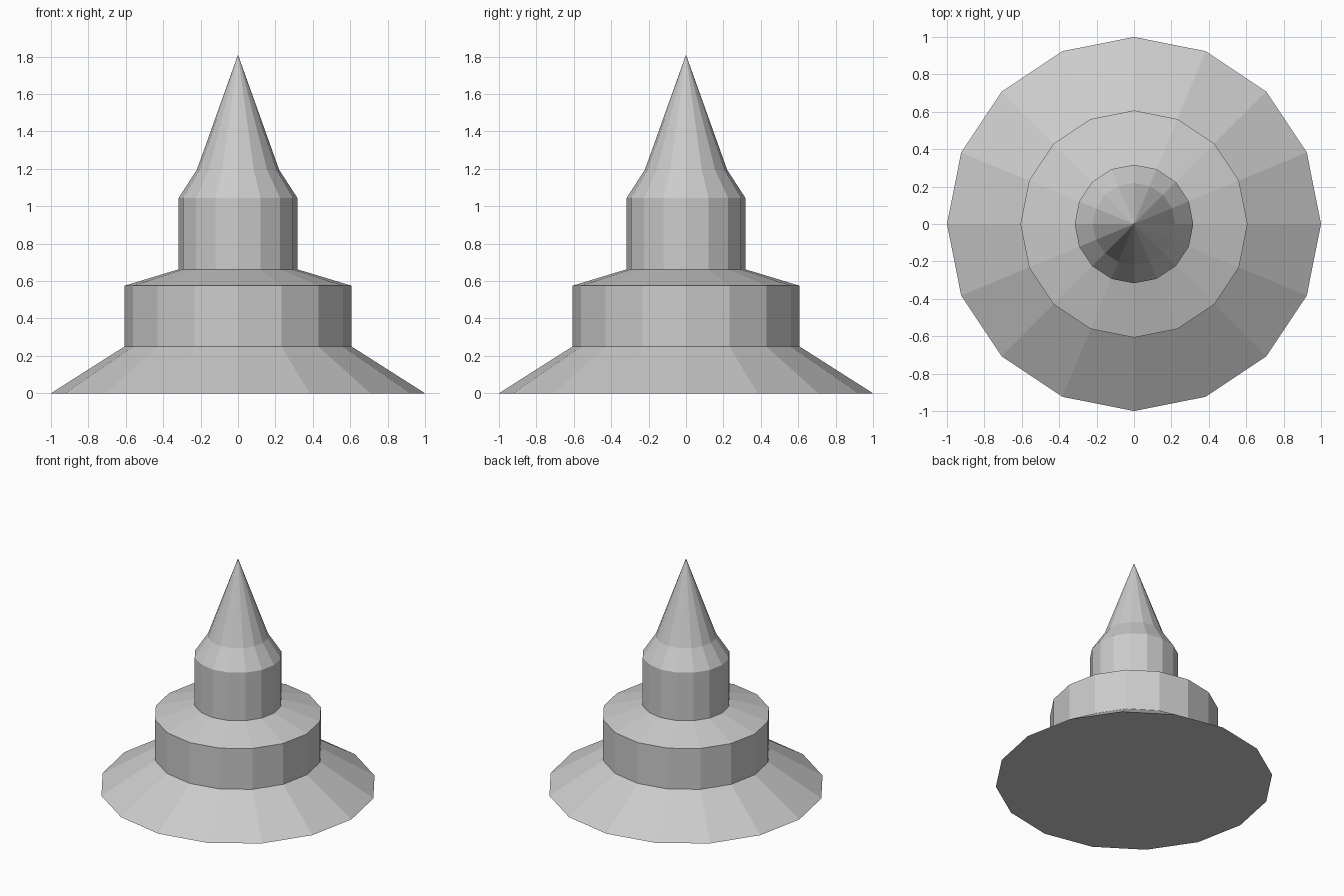
import bpy
import bmesh
from math import cos, sin, tau

SIDES = 16

cube = bpy.data.objects.get("Cube")
if cube:
    bpy.data.objects.remove(cube, do_unlink=True)

grey = bpy.data.materials.new("light_grey")
grey.use_nodes = True
colour = (0.6, 0.6, 0.6, 1)
grey.diffuse_color = colour
grey.node_tree.nodes["Principled BSDF"].inputs["Base Color"].default_value = colour

# Radius and height of each ring, from the foot up to the shoulder of the spire
profile = [(1, 0), (0.607, 0.25), (0.607, 0.575), (0.317, 0.663),
           (0.317, 1.045), (0.22, 1.195)]
TIP = 1.81

# Stepped tower with a pointed spire, closed underneath
bm = bmesh.new()
rings = [[bm.verts.new((r * cos(tau * i / SIDES), r * sin(tau * i / SIDES), z))
          for i in range(SIDES)] for r, z in profile]
for low, high in zip(rings, rings[1:]):
    for i in range(SIDES):
        j = (i + 1) % SIDES
        bm.faces.new((low[i], low[j], high[j], high[i]))
tip = bm.verts.new((0, 0, TIP))
for i in range(SIDES):
    bm.faces.new((rings[-1][i], rings[-1][(i + 1) % SIDES], tip))
bm.faces.new(rings[0][::-1])

mesh = bpy.data.meshes.new("stepped_spire")
bm.to_mesh(mesh)
bm.free()
mesh.materials.append(grey)
bpy.context.collection.objects.link(bpy.data.objects.new("stepped_spire", mesh))
